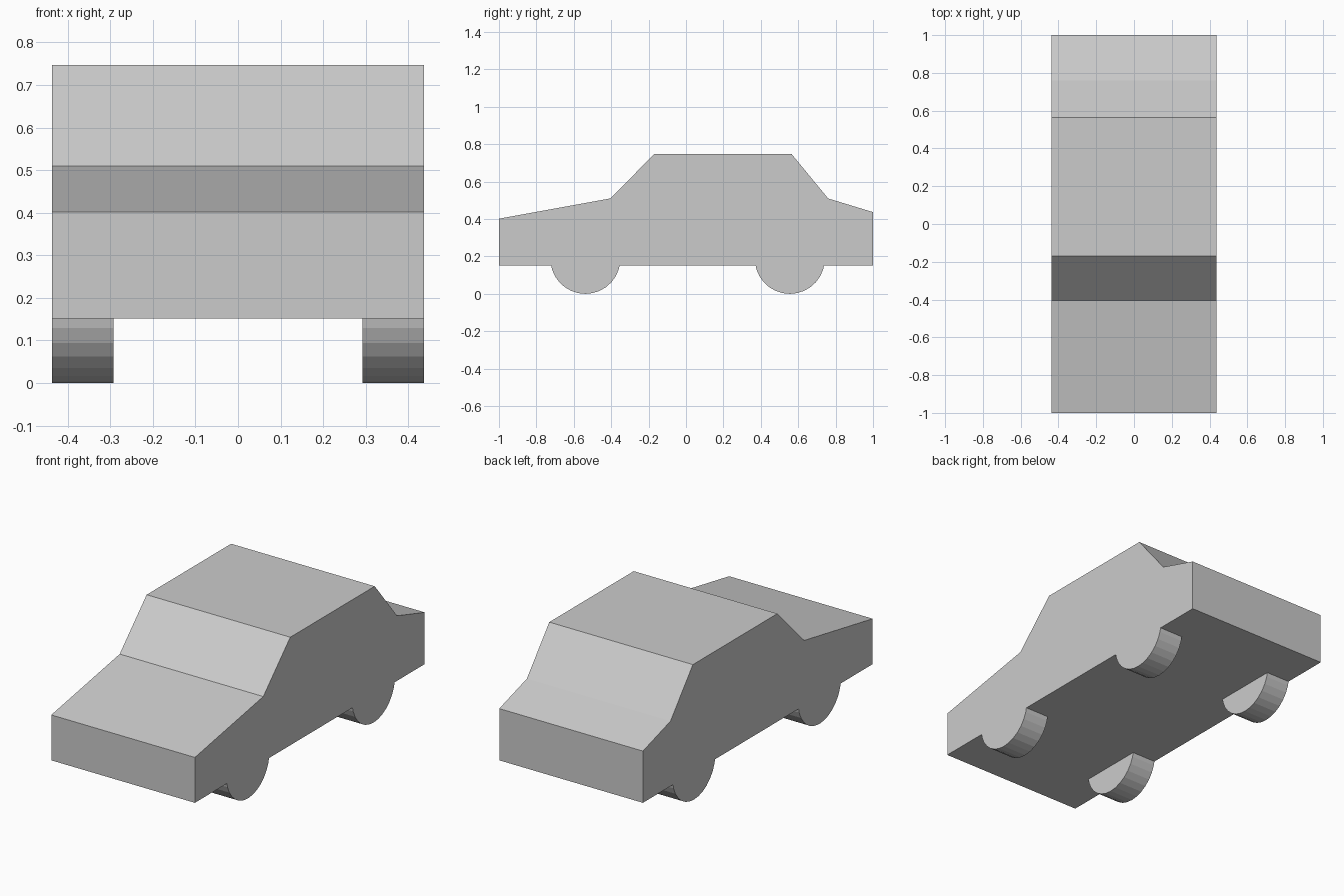
import bpy, bmesh, math

if "Cube" in bpy.data.objects:
    bpy.data.objects.remove(bpy.data.objects["Cube"])

HALF_WIDTH = 0.4375


def extrude_profile(name, points, x0, x1):
    """Solid from a (y, z) outline swept along x, flat shaded."""
    bm = bmesh.new()
    face = bm.faces.new([bm.verts.new((x0, y, z)) for y, z in points])
    out = bmesh.ops.extrude_face_region(bm, geom=[face])
    moved = [v for v in out["geom"] if isinstance(v, bmesh.types.BMVert)]
    bmesh.ops.translate(bm, verts=moved, vec=(x1 - x0, 0, 0))
    bmesh.ops.recalc_face_normals(bm, faces=bm.faces)
    mesh = bpy.data.meshes.new(name)
    bm.to_mesh(mesh)
    bm.free()
    obj = bpy.data.objects.new(name, mesh)
    bpy.context.collection.objects.link(obj)
    return obj


# Body: bonnet, windscreen, roof, rear window and boot in one side outline
body = [(-1, 0.152), (-1, 0.402), (-0.405, 0.51), (-0.17, 0.747),
        (0.565, 0.747), (0.76, 0.51), (1, 0.437), (1, 0.152)]
extrude_profile("car_body", body, -HALF_WIDTH, HALF_WIDTH)

# Wheels: flush with the body sides, upper part hidden inside it
R, SIDES, WHEEL_WIDTH = 0.187, 30, 0.145
for end, cy in (("front", -0.538), ("rear", 0.555)):
    circle = [(cy + R * math.sin(a), R - R * math.cos(a))
              for a in (2 * math.pi * i / SIDES for i in range(SIDES))]
    for side, s in (("left", 1), ("right", -1)):
        extrude_profile(f"{end}_{side}_wheel", circle,
                        s * (HALF_WIDTH - WHEEL_WIDTH), s * HALF_WIDTH)
